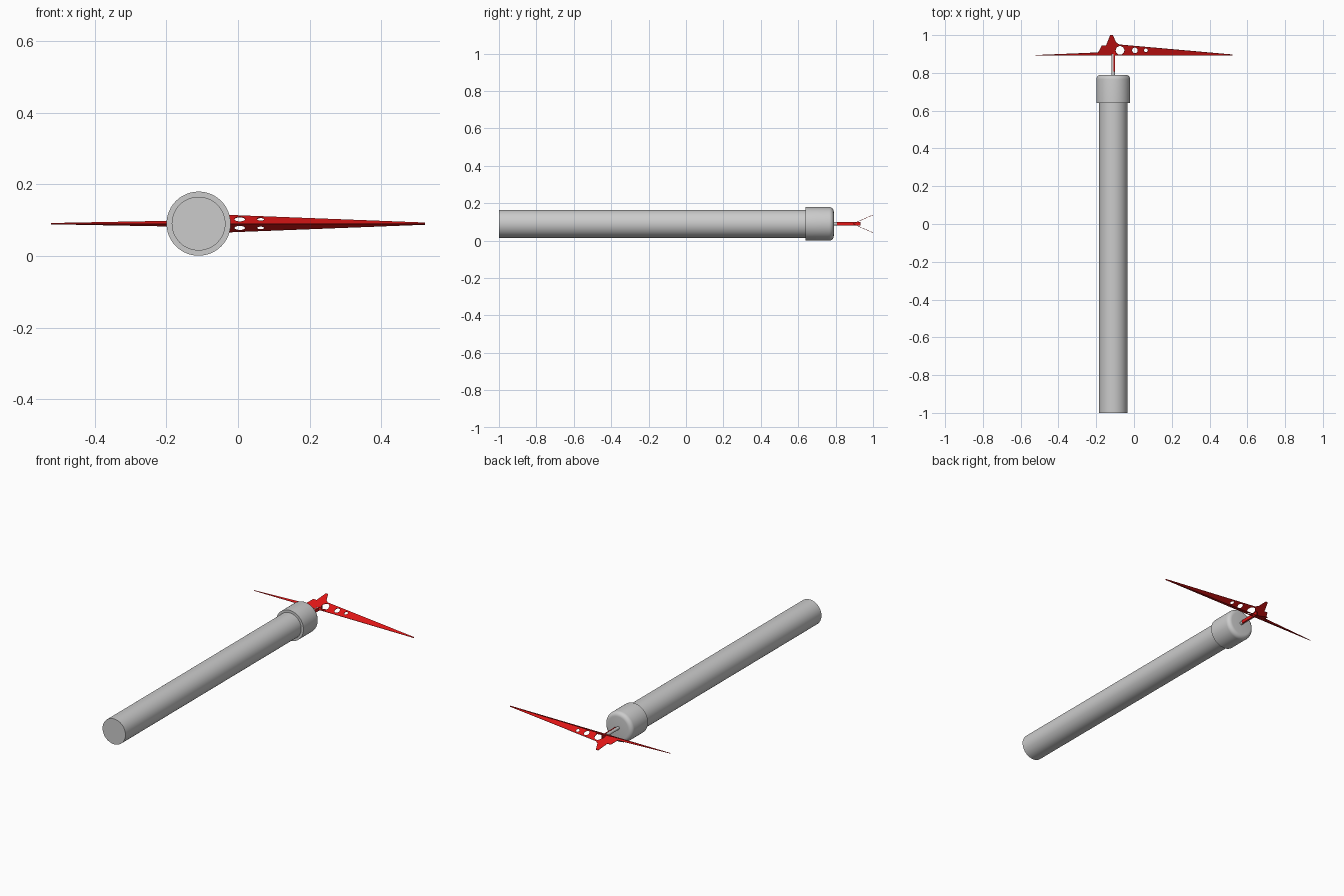
import bpy, math

if "Cube" in bpy.data.objects:
    bpy.data.objects.remove(bpy.data.objects["Cube"])

CX, CZ = -0.11, 0.09          # axis of the tube


def material(name, rgb):
    m = bpy.data.materials.new(name)
    m.diffuse_color = (*rgb, 1)
    m.use_nodes = True
    m.node_tree.nodes["Principled BSDF"].inputs["Base Color"].default_value = m.diffuse_color
    return m


grey = material("light_grey", (0.6, 0.6, 0.6))
red = material("red", (0.75, 0.008, 0.008))


def lathe(name, profile, mat, n=48):
    """Revolve (radius, y) points about the tube axis, with closed ends."""
    verts, faces = [], []
    for r, y in profile:
        for i in range(n):
            a = 2 * math.pi * i / n
            verts.append((CX + r * math.cos(a), y, CZ + r * math.sin(a)))
    for k in range(len(profile) - 1):
        for i in range(n):
            j = (i + 1) % n
            faces.append((k * n + i, (k + 1) * n + i, (k + 1) * n + j, k * n + j))
    faces.append(tuple(range(n)))
    faces.append(tuple(reversed(range((len(profile) - 1) * n, len(profile) * n))))
    me = bpy.data.meshes.new(name)
    me.from_pydata(verts, [], faces)
    me.materials.append(mat)
    ob = bpy.data.objects.new(name, me)
    bpy.context.collection.objects.link(ob)
    bpy.ops.object.select_all(action='DESELECT')
    ob.select_set(True)
    bpy.context.view_layer.objects.active = ob
    bpy.ops.object.shade_smooth_by_angle(angle=math.radians(35))
    return ob


# Long tube, rounded end cap and thin shaft
lathe("tube", [(0.075, -1.0), (0.075, 0.65)], grey)
R, B = 0.0895, 0.024
rounded = [(R - B + B * math.cos(t * math.pi / 12), 0.79 - B + B * math.sin(t * math.pi / 12))
           for t in range(7)]
lathe("end_cap", [(R, 0.64)] + rounded, grey)
lathe("shaft", [(0.009, 0.785), (0.009, 0.9)], grey, 20)

# Red strip running along the shaft into the blades
bpy.ops.mesh.primitive_cube_add(size=1, location=(CX + 0.006, 0.87, CZ))
strip = bpy.context.object
strip.name = "blade_strip"
strip.scale = (0.007, 0.125, 0.019)
strip.data.materials.append(red)

# Two mirrored thin blades opening in a V, each with three round holes
Y0 = 0.892
TILT = math.atan(0.44)
outline = [(-0.522, 0.892), (0.522, 0.892), (0.522, 0.897), (-0.078, 0.95), (-0.095, 0.962),
           (-0.112, 1.0), (-0.126, 1.0), (-0.148, 0.945), (-0.17, 0.945), (-0.19, 0.908),
           (-0.522, 0.894)]
holes = [(-0.074, 0.919, 0.023), (0.005, 0.919, 0.015), (0.063, 0.919, 0.01)]


def blade(name, side):
    cu = bpy.data.curves.new(name, 'CURVE')
    cu.dimensions = '2D'
    cu.fill_mode = 'BOTH'
    cu.extrude = 0.001
    loops = [outline]
    for x, y, r in holes:
        loops.append([(x + r * math.cos(i * math.pi / 12), y + r * math.sin(i * math.pi / 12))
                      for i in range(24)])
    for pts in loops:
        sp = cu.splines.new('POLY')
        sp.points.add(len(pts) - 1)
        for p, (x, y) in zip(sp.points, pts):
            p.co = (x, (y - Y0) / math.cos(TILT), 0, 1)
        sp.use_cyclic_u = True
    cu.materials.append(red)
    ob = bpy.data.objects.new(name, cu)
    bpy.context.collection.objects.link(ob)
    ob.location = (0, Y0, CZ)
    ob.rotation_euler = (side * TILT, 0, 0)
    bpy.ops.object.select_all(action='DESELECT')
    ob.select_set(True)
    bpy.context.view_layer.objects.active = ob
    bpy.ops.object.convert(target='MESH')


blade("upper_blade", 1)
blade("lower_blade", -1)
